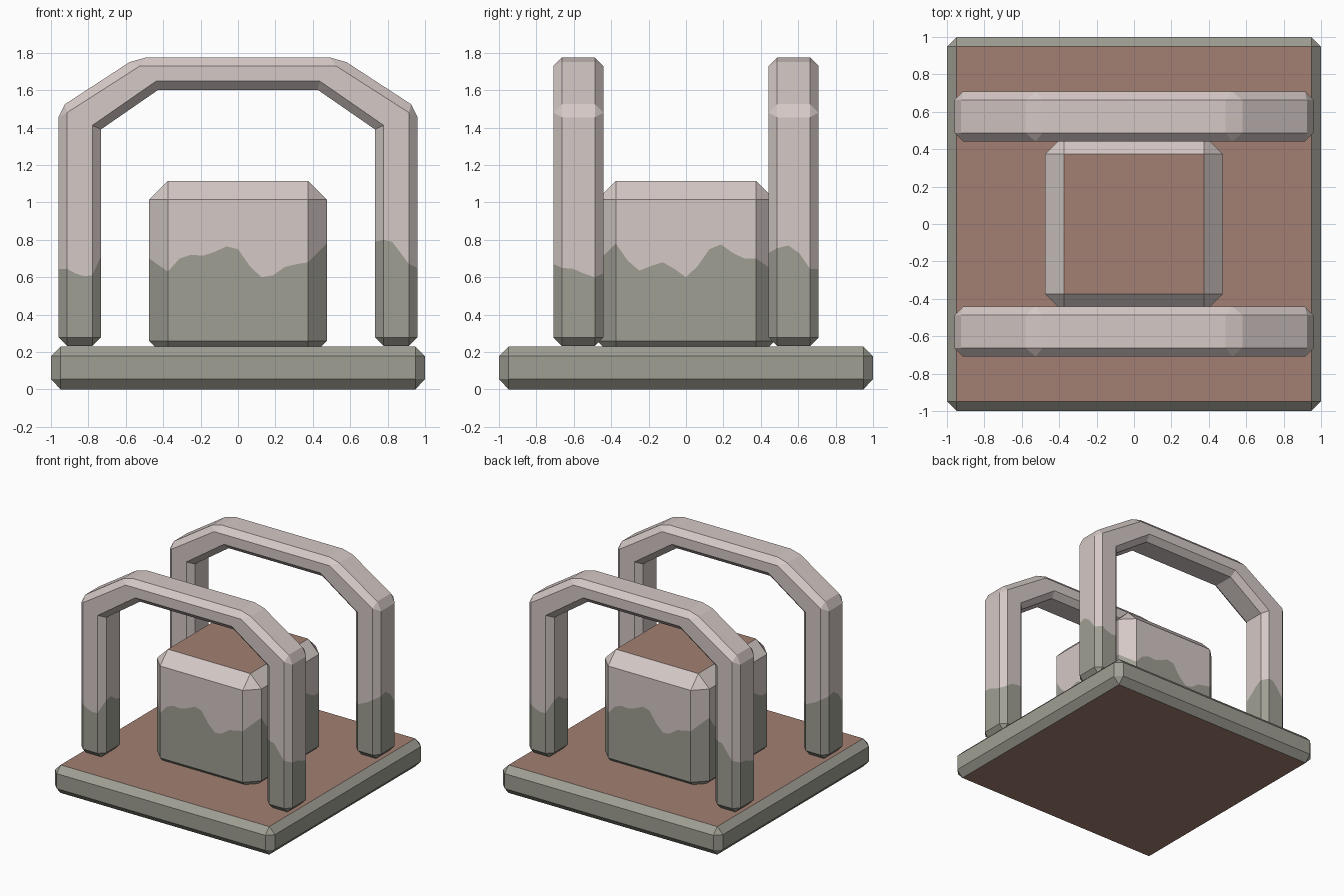
import bpy, bmesh

if "Cube" in bpy.data.objects:
    bpy.data.objects.remove(bpy.data.objects["Cube"])


def material(name, rgb):
    m = bpy.data.materials.new(name)
    m.diffuse_color = (*rgb, 1)
    m.use_nodes = True
    m.node_tree.nodes["Principled BSDF"].inputs["Base Color"].default_value = m.diffuse_color
    return m


MATS = [material("pale_pink_stone", (0.66, 0.58, 0.56)),
        material("mossy_grey_stone", (0.35, 0.345, 0.295)),
        material("brown_clay", (0.36, 0.215, 0.17))]
PINK, MOSS, BROWN = 0, 1, 2


def finish(bm, name):
    bmesh.ops.remove_doubles(bm, verts=bm.verts, dist=1e-5)
    bmesh.ops.recalc_face_normals(bm, faces=bm.faces)
    me = bpy.data.meshes.new(name)
    bm.to_mesh(me)
    bm.free()
    for m in MATS:
        me.materials.append(m)
    bpy.context.collection.objects.link(bpy.data.objects.new(name, me))


def loft(bm, rings, colours, skip=()):
    """Join rings of points with quads, one colour per band."""
    rows = [[bm.verts.new(p) for p in r] for r in rings]
    n = len(rows[0])
    for a, b, col in zip(rows, rows[1:], colours):
        for i in range(n):
            if i in skip:
                continue
            j = (i + 1) % n
            # corners that collapse to a point become triangles
            q = []
            for v in (a[i], a[j], b[j], b[i]):
                if all((v.co - w.co).length > 1e-6 for w in q):
                    q.append(v)
            if len(q) > 2:
                bm.faces.new(q).material_index = col
    return rows


def ring(cx, cy, hx, hy, c, inset, zs):
    """Chamfered rectangle, counter-clockwise from the front; zs = heights per side."""
    pts = []
    for k, side in enumerate(zs):
        dx, dy = ((1, 0), (0, 1), (-1, 0), (0, -1))[k]
        along, out = (hx, hy) if k % 2 == 0 else (hy, hx)
        along -= c
        out -= inset
        for i, z in enumerate(side):
            t = along * (2 * i / (len(side) - 1) - 1)
            pts.append((cx + dx * t + dy * out, cy + dy * t - dx * out, z))
    return pts


def pillar(name, cx, cy, hx, hy, c, z0, z1, wave, cap):
    """Chamfered box, moss below the wave line and pink above, optional brown cap."""
    def flat(z, inset):
        return ring(cx, cy, hx, hy, c, inset, [[z] * len(s) for s in wave])
    rings = [flat(z0, c), flat(z0 + c, 0), ring(cx, cy, hx, hy, c, 0, wave)]
    rings += [flat(z1 - c, 0), flat(z1, c)] if cap else [flat(z1, 0)]
    bm = bmesh.new()
    rows = loft(bm, rings, [MOSS, MOSS, PINK, PINK])
    bm.faces.new(rows[0]).material_index = MOSS
    if cap:
        bm.faces.new(rows[-1]).material_index = BROWN
    finish(bm, name)


# base slab: moss rim, brown top and underside
bm = bmesh.new()
slab = [[(0, 0)] * 2] * 4
rings = [ring(0, 0, 1, 1, 0.052, i, [[z, z]] * 4)
         for z, i in ((0, 0.052), (0.055, 0), (0.178, 0), (0.23, 0.052))]
rows = loft(bm, rings, [MOSS] * 3)
for r in (rows[0], rows[-1]):
    bm.faces.new(r).material_index = BROWN
finish(bm, "base_slab")

# centre block
front = [.63, .70, .72, .715, .735, .765, .75, .66, .60, .61, .655, .67, .68]
right = [.78, .69, .635, .66, .68, .645, .60, .66, .75, .775, .73, .70, .70]
pillar("centre_block", 0, 0, 0.475, 0.475, 0.1, 0.16, 1.115, [front, right] * 2, True)

# arch legs; the back pair repeats the front pair turned half round
left_leg = [[.645, .62, .605, .61], [.71, .72, .68, .66],
            [.66, .68, .70, .73], [.755, .77, .73, .645]]
right_leg = [[.80, .79, .73, .67], [.65, .645, .62, .60],
             [.62, .65, .66, .66], [.67, .71, .76, .79]]
LX, LY, HX, HY, C, CUT = 0.8465, 0.575, 0.1135, 0.134, 0.046, 1.0
for sx, wave, a, b in ((-1, left_leg, "front_left_leg", "back_right_leg"),
                       (1, right_leg, "front_right_leg", "back_left_leg")):
    pillar(a, sx * LX, -LY, HX, HY, C, 0.232, CUT, wave, False)
    pillar(b, -sx * LX, LY, HX, HY, C, 0.232, CUT, wave[2:] + wave[:2], False)

# arch tops: (full outline, inset outline) pairs for the left half
outer = [((-.96, CUT), (-.914, CUT)), ((-.96, 1.455), (-.914, 1.48)),
         ((-.925, 1.525), (-.914, 1.48)), ((-.58, 1.75), (-.525, 1.729)),
         ((-.49, 1.775), (-.525, 1.729))]
inner = [((-.733, CUT), (-.779, CUT)), ((-.733, 1.39), (-.779, 1.412)),
         ((-.426, 1.602), (-.438, 1.648))]


def mirror(pairs):
    return [((-a[0], a[1]), (-b[0], b[1])) for a, b in pairs]


path = outer + mirror(outer[::-1]) + mirror(inner) + inner[::-1]
for name, cy in (("front_arch", -LY), ("back_arch", LY)):
    bm = bmesh.new()
    rings = [[(p[w][0], cy + y, p[w][1]) for p in path]
             for w, y in ((1, -HY), (0, C - HY), (0, HY - C), (1, HY))]
    rows = loft(bm, rings, [PINK] * 3, skip=(2 * len(outer) - 1, len(path) - 1))
    bmesh.ops.remove_doubles(bm, verts=bm.verts, dist=1e-5)
    # flat front and back faces
    bm.verts.ensure_lookup_table()
    for y in (cy - HY, cy + HY):
        loop = []
        for p in path:
            v = next(v for v in bm.verts if abs(v.co.y - y) < 1e-4
                     and abs(v.co.x - p[1][0]) < 1e-4 and abs(v.co.z - p[1][1]) < 1e-4)
            if v not in loop:
                loop.append(v)
        bm.faces.new(loop).material_index = PINK
    finish(bm, name)
